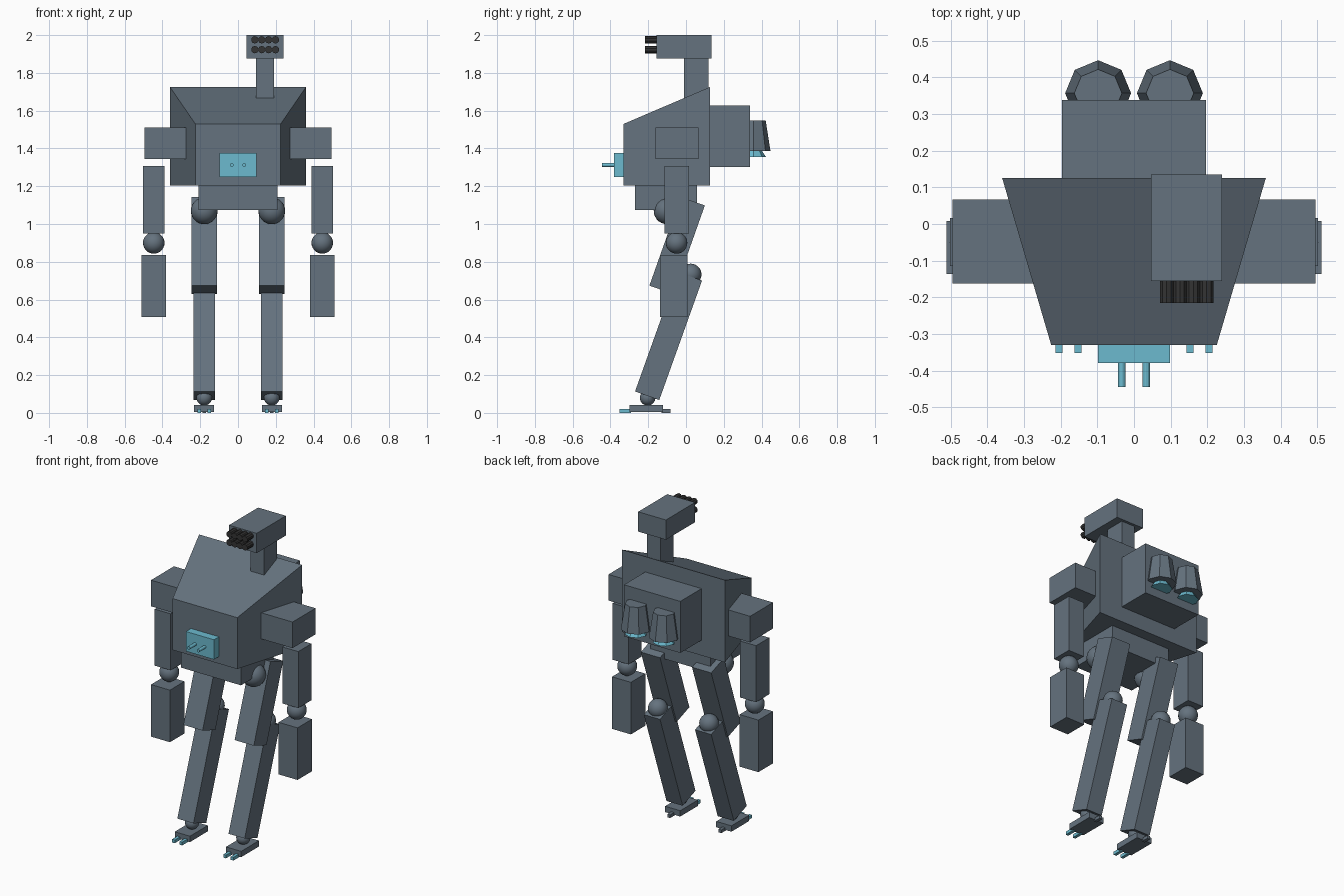
import bpy, bmesh, math
from mathutils import Matrix, Vector

if "Cube" in bpy.data.objects:
    bpy.data.objects.remove(bpy.data.objects["Cube"])


def material(name, rgb):
    m = bpy.data.materials.new(name)
    m.diffuse_color = (*rgb, 1)
    m.use_nodes = True
    m.node_tree.nodes["Principled BSDF"].inputs["Base Color"].default_value = m.diffuse_color
    return m


STEEL = material("steel grey", (0.13, 0.17, 0.21))
CYAN = material("glow cyan", (0.15, 0.49, 0.62))
DARK = material("gunmetal", (0.033, 0.033, 0.033))


def finish(name, bm, mat):
    bmesh.ops.recalc_face_normals(bm, faces=bm.faces)
    me = bpy.data.meshes.new(name)
    bm.to_mesh(me)
    bm.free()
    me.materials.append(mat)
    ob = bpy.data.objects.new(name, me)
    bpy.context.collection.objects.link(ob)
    return ob


def box(name, x, y, z, mat=STEEL, tilt=0):
    """Box from (min, max) ranges, optionally tilted about its centre's x axis."""
    bm = bmesh.new()
    size = [r[1] - r[0] for r in (x, y, z)]
    mid = Vector([(r[0] + r[1]) / 2 for r in (x, y, z)])
    bmesh.ops.create_cube(bm, size=1, matrix=Matrix.Translation(mid)
                          @ Matrix.Rotation(math.radians(tilt), 4, 'X')
                          @ Matrix.Diagonal((*size, 1)))
    return finish(name, bm, mat)


def span(mid, width):
    return (mid - width / 2, mid + width / 2)


def ball(name, loc, r):
    bm = bmesh.new()
    bmesh.ops.create_uvsphere(bm, u_segments=24, v_segments=14, radius=r,
                              matrix=Matrix.Translation(loc))
    for f in bm.faces:
        f.smooth = True
    return finish(name, bm, STEEL)


def cone(name, loc, r_low, r_high, length, mat, sides=8, along_y=False):
    bm = bmesh.new()
    rot = Matrix.Rotation(math.radians(90), 4, 'X') if along_y else Matrix()
    bmesh.ops.create_cone(bm, cap_ends=True, segments=sides, radius1=r_low,
                          radius2=r_high, depth=length,
                          matrix=Matrix.Translation(loc) @ rot)
    return finish(name, bm, mat)


# Torso: wedge narrowing and dropping toward the front
bm = bmesh.new()
bmesh.ops.create_cube(bm, size=1)
for v in bm.verts:
    back, top, side = v.co.y > 0, v.co.z > 0, math.copysign(1, v.co.x)
    v.co = (side * (0.36 if back else 0.226), 0.126 if back else -0.33,
            (1.725 if back else 1.53) if top else 1.205)
finish("torso", bm, STEEL)
box("pelvis", (-0.21, 0.21), (-0.27, 0.057), (1.075, 1.205))

# Backpack
box("backpack", (-0.197, 0.197), (0.126, 0.338), (1.302, 1.628))

# Chest gun plate with two small barrels
box("chest_plate", (-0.098, 0.098), (-0.38, -0.33), (1.25, 1.375), CYAN)
for x in (-0.033, 0.033):
    cone("chest_barrel", (x, -0.4125, 1.313), 0.01, 0.01, 0.065, CYAN, 12, True)

# Offset neck, launcher head and its eight barrels
box("neck", (0.095, 0.19), (-0.01, 0.118), (1.62, 1.875))
box("launcher_head", (0.046, 0.24), (-0.156, 0.135), (1.875, 2.0))
for col in range(4):
    for z in (1.923, 1.975):
        cone("launcher_barrel", (0.089 + 0.0365 * col, -0.186, z),
             0.0195, 0.0195, 0.06, DARK, 10, True)

for s, side in ((-1, "left"), (1, "right")):
    # Thruster bell and glowing exhaust
    cone(side + "_thruster", (s * 0.098, 0.357, 1.467), 0.09, 0.065, 0.16, STEEL)
    cone(side + "_exhaust", (s * 0.098, 0.357, 1.371), 0.066, 0.045, 0.032, CYAN)

    # Arm
    box(side + "_shoulder", span(s * 0.355, 0.28), (-0.162, 0.067), (1.345, 1.51))
    box(side + "_upper_arm", span(s * 0.446, 0.112), (-0.115, 0.017), (0.95, 1.307))
    ball(side + "_elbow", (s * 0.446, -0.05, 0.9), 0.057)
    box(side + "_forearm", span(s * 0.446, 0.132), (-0.137, 0.008), (0.507, 0.836))

    # Leg
    x = s * 0.179
    ball(side + "_hip", (x, -0.1, 1.07), 0.071)
    box(side + "_thigh", span(x, 0.134), span(-0.047, 0.135), span(0.886, 0.498), tilt=-19.5)
    ball(side + "_knee", (x, 0.025, 0.733), 0.057)
    box(side + "_shin", span(x, 0.113), span(-0.0925, 0.136), span(0.407, 0.672), tilt=-19.7)
    ball(side + "_ankle", (x, -0.203, 0.08), 0.041)

    # Foot with two toes and a heel spur
    box(side + "_foot", span(x, 0.106), (-0.3, -0.122), (0.006, 0.043))
    for dx in (-0.026, 0.026):
        box(side + "_toe", span(x + dx, 0.019), (-0.352, -0.29), (0, 0.02), CYAN)
    box(side + "_heel", span(x, 0.02), (-0.13, -0.083), (0, 0.02))
